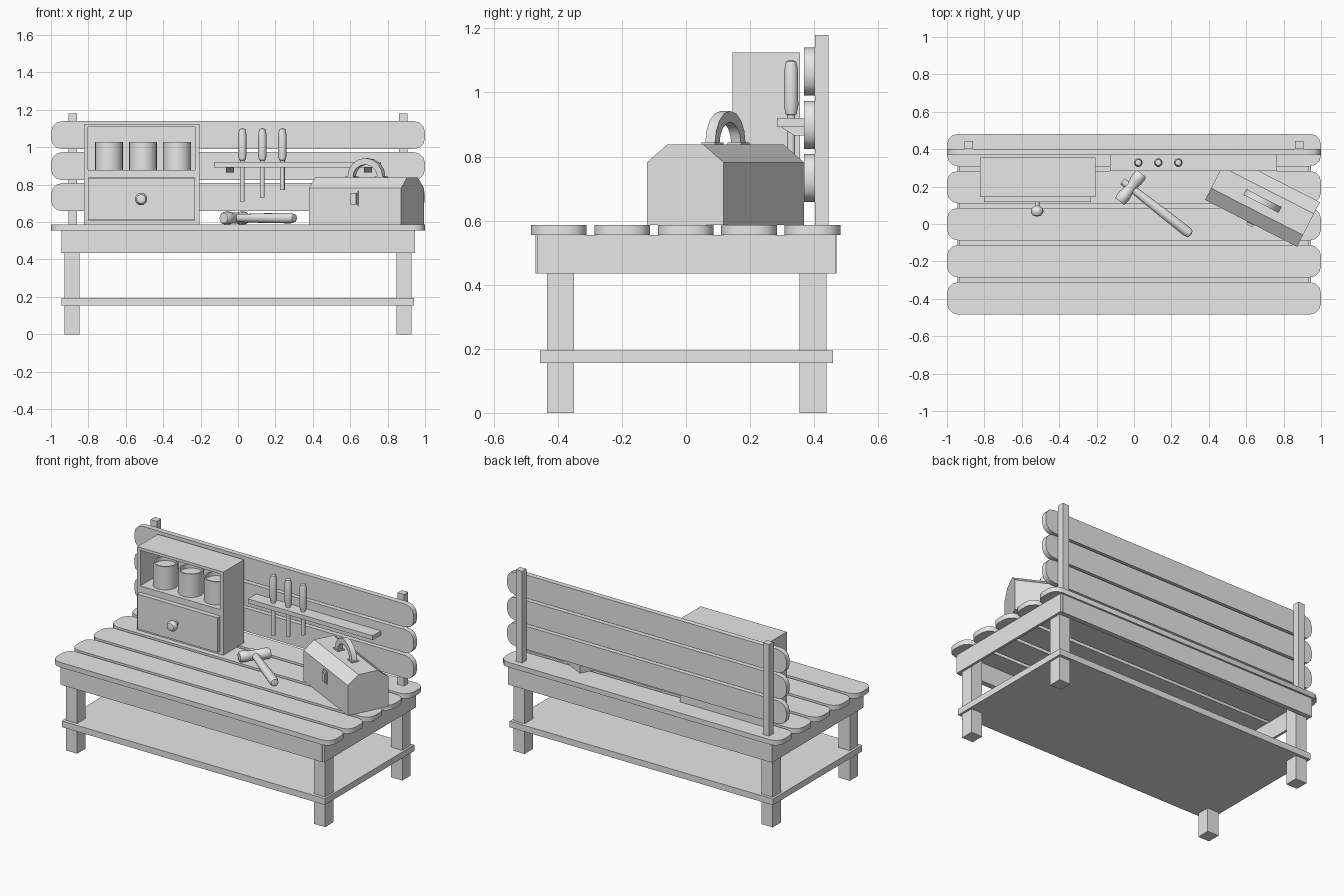
import bpy, bmesh, math
from mathutils import Matrix, Vector

cube = bpy.data.objects.get("Cube")
if cube:
    bpy.data.objects.remove(cube, do_unlink=True)

grey = bpy.data.materials.new("plain_grey")
grey.use_nodes = True
grey.diffuse_color = (0.8, 0.8, 0.8, 1)
grey.node_tree.nodes["Principled BSDF"].inputs["Base Color"].default_value = (0.8, 0.8, 0.8, 1)


def finish(name, bm, matrix=None, smooth=False):
    bmesh.ops.recalc_face_normals(bm, faces=bm.faces)
    mesh = bpy.data.meshes.new(name)
    bm.to_mesh(mesh)
    bm.free()
    mesh.materials.append(grey)
    ob = bpy.data.objects.new(name, mesh)
    bpy.context.collection.objects.link(ob)
    if matrix:
        ob.matrix_world = matrix
    if smooth:
        bpy.ops.object.select_all(action='DESELECT')
        ob.select_set(True)
        bpy.context.view_layer.objects.active = ob
        bpy.ops.object.shade_smooth_by_angle(angle=math.radians(35))
    return ob


def box(name, x, y, z, matrix=None, round_axis=None, radius=0.06):
    """Box from (min, max) ranges; edges along round_axis may be rounded."""
    bm = bmesh.new()
    bmesh.ops.create_cube(bm, size=1)
    for v in bm.verts:
        v.co = Vector([(r[0] + r[1]) / 2 + c * (r[1] - r[0]) for c, r in zip(v.co, (x, y, z))])
    if round_axis is not None:
        edges = [e for e in bm.edges
                 if abs((e.verts[0].co - e.verts[1].co).normalized()[round_axis]) > 0.9]
        bmesh.ops.bevel(bm, geom=edges, offset=radius, segments=3, profile=0.5, affect='EDGES')
    return finish(name, bm, matrix, round_axis is not None)


def prism(name, outline, axis, lo, hi, matrix=None, smooth=False):
    """Extrude a 2D outline along axis 0 (outline is y,z) or axis 1 (outline is x,z)."""
    bm = bmesh.new()
    def place(p, t):
        return (t, p[0], p[1]) if axis == 0 else (p[0], t, p[1])
    face = bm.faces.new([bm.verts.new(place(p, lo)) for p in outline])
    ext = bmesh.ops.extrude_face_region(bm, geom=[face])
    shift = Vector((hi - lo, 0, 0)) if axis == 0 else Vector((0, hi - lo, 0))
    bmesh.ops.translate(bm, vec=shift, verts=[v for v in ext["geom"] if isinstance(v, bmesh.types.BMVert)])
    return finish(name, bm, matrix, smooth)


def lathe(name, profile, matrix, sides=20):
    """Spin (radius, height) points around the local z axis."""
    bm = bmesh.new()
    verts = [bm.verts.new((r, 0, h)) for r, h in profile]
    edges = [bm.edges.new(pair) for pair in zip(verts, verts[1:])]
    bmesh.ops.spin(bm, geom=verts + edges, cent=(0, 0, 0), axis=(0, 0, 1),
                   angle=2 * math.pi, steps=sides, use_duplicate=False)
    bmesh.ops.remove_doubles(bm, verts=bm.verts, dist=0.0005)
    return finish(name, bm, matrix, True)


TOP = 0.587

# Table top and backrest planks
for i in range(5):
    y = -0.397 + i * 0.198
    box(f"top_plank_{i + 1}", (-1, 1), (y - 0.087, y + 0.087), (0.555, TOP), round_axis=2)
for i in range(3):
    z = 0.733 + i * 0.166
    box(f"back_plank_{i + 1}", (-1, 1), (0.368, 0.402), (z - 0.075, z + 0.075), round_axis=1)

# Legs, back posts and side aprons
for side, s in (("left", 1), ("right", -1)):
    def mirror(a, b):
        return tuple(sorted((s * a, s * b)))
    for end, y in (("front", -0.392), ("back", 0.397)):
        box(f"{end}_{side}_leg", mirror(0.848, 0.928), (y - 0.042, y + 0.042), (0, 0.555))
    box(f"{side}_back_post", mirror(0.862, 0.907), (0.402, 0.445), (0.555, 1.18))
    box(f"{side}_apron", mirror(0.929, 0.945), (-0.465, 0.468), (0.435, 0.555))

# Front and back aprons, low shelf
box("front_apron", (-0.93, 0.93), (-0.47, -0.435), (0.435, 0.555))
box("back_apron", (-0.93, 0.93), (0.44, 0.47), (0.435, 0.555))
box("low_shelf", (-0.943, 0.941), (-0.455, 0.458), (0.155, 0.195))

# Cabinet shell
L, R, F, B = -0.823, -0.207, 0.145, 0.356
box("cabinet_left_wall", (L, L + 0.022), (F, B), (TOP, 1.125))
box("cabinet_right_wall", (R - 0.022, R), (F, B), (TOP, 1.125))
box("cabinet_roof", (L, R), (F, B), (1.107, 1.125))
box("cabinet_base", (L, R), (F, B), (TOP, 0.608))
box("cabinet_shelf", (L + 0.01, R - 0.01), (F, B), (0.836, 0.877))
box("cabinet_back", (L + 0.01, R - 0.01), (B - 0.02, B), (0.6, 1.115))

# Drawer and round knob
box("drawer", (-0.803, -0.229), (0.117, 0.33), (0.61, 0.834))
lathe("drawer_knob", [(0.012, 0), (0.012, 0.02), (0.024, 0.027), (0.033, 0.042),
                      (0.033, 0.055), (0.024, 0.071), (0, 0.078)],
      Matrix.Translation((-0.518, 0.117, 0.723)) @ Matrix.Rotation(math.pi / 2, 4, 'X'), 16)

# Open storage jars
for i, x in enumerate((-0.69, -0.508, -0.325)):
    lathe(f"jar_{i + 1}", [(0, 0), (0.075, 0), (0.075, 0.15), (0.066, 0.15), (0.066, 0.125), (0, 0.125)],
          Matrix.Translation((x, 0.245, 0.877)))

# Tool rack with wedge brackets
box("tool_rack", (-0.128, 0.765), (0.284, 0.369), (0.892, 0.92))
for i, x in enumerate((-0.043, 0.695)):
    prism(f"rack_bracket_{i + 1}", [(0.295, 0.893), (0.337, 0.865), (0.369, 0.865), (0.369, 0.893)],
          0, x - 0.021, x + 0.021)

# Hanging chisels
for i, (x, tip) in enumerate(((0.023, 0.71), (0.13, 0.73), (0.237, 0.77))):
    lathe(f"chisel_{i + 1}", [(0, tip), (0.013, tip), (0.013, 0.93), (0.018, 0.932), (0.023, 0.96),
                              (0.022, 1.07), (0.016, 1.097), (0, 1.102)],
          Matrix.Translation((x, 0.328, 0)), 14)

# Toolbox body, turned on the bench
place = Matrix.Translation((0.687, 0.123, TOP)) @ Matrix.Rotation(math.radians(-27), 4, 'Z')
prism("toolbox_body", [(-0.134, 0), (0.134, 0), (0.134, 0.195), (0.064, 0.25), (-0.064, 0.25), (-0.134, 0.195)],
      0, -0.276, 0.276, place)
box("toolbox_latch", (-0.02, 0.014), (-0.149, -0.13), (0.108, 0.168), place)
box("toolbox_latch_plate", (-0.024, 0.02), (-0.139, -0.13), (0.098, 0.18), place)

# Toolbox handle arch and feet
def arch(rx, rz):
    return [(rx * math.cos(a), 0.255 + rz * math.sin(a)) for a in (math.pi * k / 8 for k in range(9))]
prism("toolbox_handle", arch(0.105, 0.1) + arch(0.073, 0.065)[::-1], 1, -0.017, 0.017, place, True)
for i, s in enumerate((-1, 1)):
    box(f"handle_foot_{i + 1}", (s * 0.089 - 0.028, s * 0.089 + 0.028), (-0.024, 0.024), (0.248, 0.257), place)

# Hammer lying on the bench
lay = Matrix.Translation((-0.018, 0.195, 0.621)) @ Matrix.Rotation(math.radians(-38), 4, 'Z')
lathe("hammer_handle", [(0, -0.055), (0.02, -0.055), (0.022, 0.05), (0.026, 0.2), (0.028, 0.38),
                        (0.022, 0.405), (0, 0.41)],
      lay @ Matrix.Rotation(math.pi / 2, 4, 'Y'), 14)
lathe("hammer_head", [(0, -0.095), (0.028, -0.095), (0.034, -0.085), (0.034, -0.045), (0.03, -0.035),
                      (0.03, 0.035), (0.034, 0.045), (0.034, 0.085), (0.028, 0.095), (0, 0.095)],
      lay @ Matrix.Rotation(math.pi / 2, 4, 'X'), 16)
